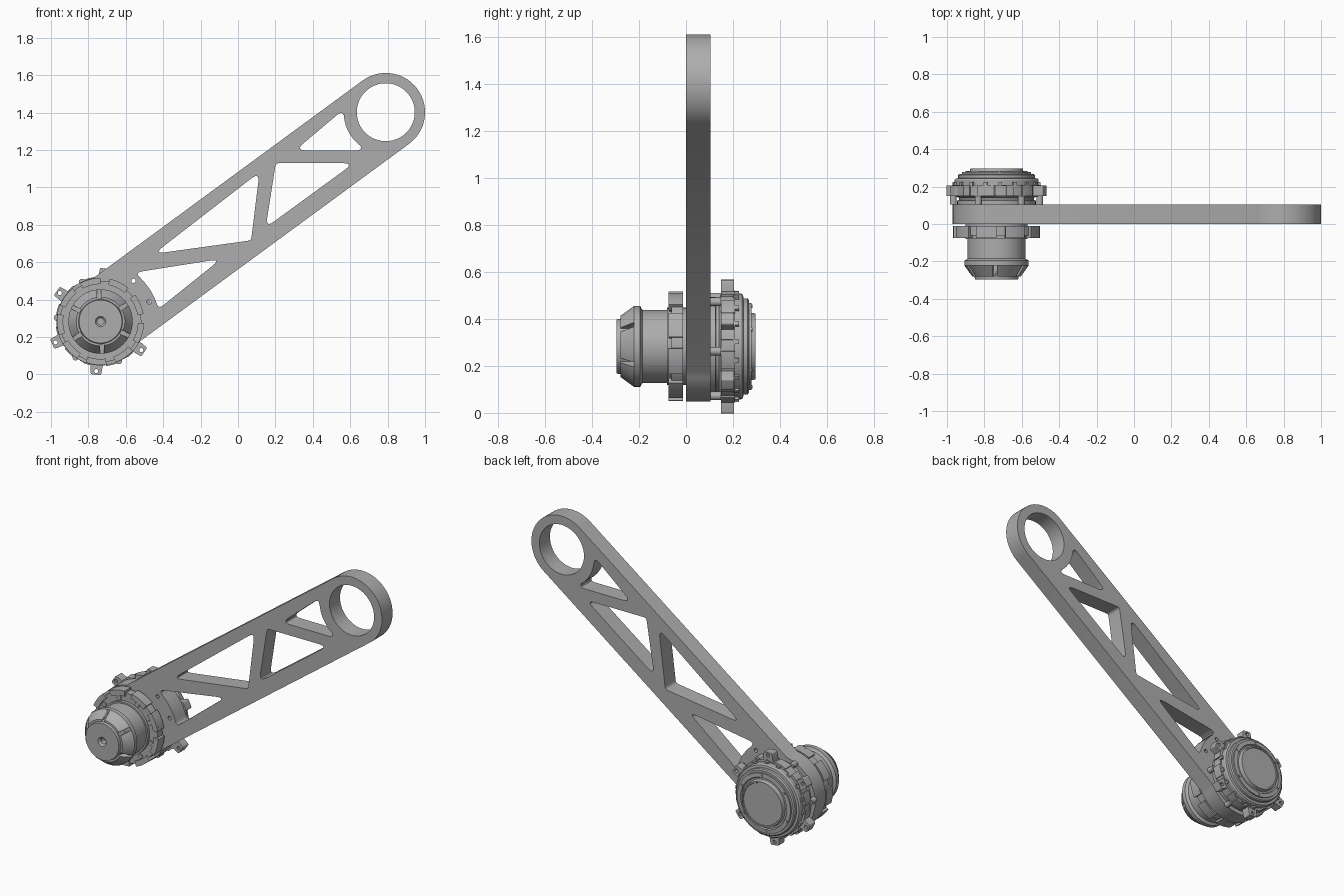
import bpy, bmesh
from math import radians, cos, sin, tan, atan2, degrees, acos
from mathutils import Vector, Matrix

if "Cube" in bpy.data.objects:
    bpy.data.objects.remove(bpy.data.objects["Cube"])

grey = bpy.data.materials.new("machined grey")
grey.use_nodes = True
COLOUR = (0.42, 0.42, 0.42, 1)
grey.diffuse_color = COLOUR
grey.node_tree.nodes["Principled BSDF"].inputs["Base Color"].default_value = COLOUR

HUB = Vector((-0.735, 0.283))     # drive axis, x and z
EYE = Vector((0.79, 1.402))       # far bearing eye, x and z
SLOPE = degrees(atan2(EYE.y - HUB.y, EYE.x - HUB.x))


def polar(c, r, deg):
    return c + Vector((cos(radians(deg)), sin(radians(deg)))) * r


def arc(c, r, a0, a1, n=12):
    return [polar(c, r, a0 + (a1 - a0) * i / n) for i in range(n + 1)]


def circle(c, r, n=48):
    return arc(c, r, 0, 360, n)[:-1]


def rounded(corners, r=0.022):
    """Polygon with filleted corners."""
    pts, n = [], len(corners)
    for i, p in enumerate(corners):
        p = Vector(p)
        u = (Vector(corners[i - 1]) - p).normalized()
        v = (Vector(corners[(i + 1) % n]) - p).normalized()
        half = u.angle(v) / 2
        if half > radians(80):
            pts.append(p)
            continue
        d = min(r / tan(half), 0.06)
        a, b = p + u * d, p + v * d
        for k in range(6):
            t = k / 5
            pts.append(a * (1 - t) ** 2 + p * 2 * t * (1 - t) + b * t * t)
    return pts


def finish(ob, angle=30):
    ob.data.materials.clear()
    ob.data.materials.append(grey)
    bpy.ops.object.select_all(action="DESELECT")
    ob.select_set(True)
    bpy.context.view_layer.objects.active = ob
    bpy.ops.object.shade_smooth_by_angle(angle=radians(angle))
    return ob


def plate(name, loops, y0, y1):
    """Flat part: closed outlines in x, z (inner ones are holes), thick along y."""
    cu = bpy.data.curves.new(name, "CURVE")
    cu.dimensions, cu.fill_mode, cu.extrude = "2D", "BOTH", (y1 - y0) / 2
    for loop in loops:
        sp = cu.splines.new("POLY")
        sp.points.add(len(loop) - 1)
        for pt, p in zip(sp.points, loop):
            pt.co = (p.x, p.y, 0, 1)
        sp.use_cyclic_u = True
    ob = bpy.data.objects.new(name, cu)
    bpy.context.collection.objects.link(ob)
    ob.location.y = (y0 + y1) / 2
    ob.rotation_euler.x = radians(90)
    bpy.ops.object.select_all(action="DESELECT")
    ob.select_set(True)
    bpy.context.view_layer.objects.active = ob
    bpy.ops.object.convert(target="MESH")
    return finish(bpy.context.object)


def mesh_object(name, bm):
    bmesh.ops.recalc_face_normals(bm, faces=bm.faces)
    me = bpy.data.meshes.new(name)
    bm.to_mesh(me)
    bm.free()
    ob = bpy.data.objects.new(name, me)
    bpy.context.collection.objects.link(ob)
    return finish(ob)


def lathe(name, profile, steps=64):
    """Turned part from (radius, y) points around the drive axis."""
    bm = bmesh.new()
    vs = [bm.verts.new((HUB.x + r, y, HUB.y)) for r, y in profile]
    es = [bm.edges.new(pair) for pair in zip(vs, vs[1:])]
    bmesh.ops.spin(bm, geom=vs + es, cent=(HUB.x, 0, HUB.y), axis=(0, 1, 0),
                   angle=radians(360), steps=steps)
    bmesh.ops.remove_doubles(bm, verts=bm.verts, dist=1e-4)
    return mesh_object(name, bm)


def radial_blocks(name, angles, r0, r1, width, y0, y1):
    bm = bmesh.new()
    for a in angles:
        m = (Matrix.Translation((HUB.x, 0, HUB.y)) @ Matrix.Rotation(radians(-a), 4, "Y")
             @ Matrix.Translation(((r0 + r1) / 2, (y0 + y1) / 2, 0))
             @ Matrix.Diagonal((r1 - r0, y1 - y0, width, 1)))
        bmesh.ops.create_cube(bm, size=1, matrix=m)
    return mesh_object(name, bm)


def studs(name, angles, r, radius, y0, y1):
    bm = bmesh.new()
    for a in angles:
        p = polar(HUB, r, a)
        m = Matrix.Translation((p.x, (y0 + y1) / 2, p.y)) @ Matrix.Rotation(radians(90), 4, "X")
        bmesh.ops.create_cone(bm, cap_ends=True, segments=16, radius1=radius,
                              radius2=radius, depth=y1 - y0, matrix=m)
    return mesh_object(name, bm)


def castle(r_out, r_in, count, duty, start):
    """Outline of a ring with raised sectors."""
    pts, step = [], 360 / count
    for i in range(count):
        a = start + i * step
        pts += arc(HUB, r_out, a, a + step * duty, 5)
        pts += arc(HUB, r_in, a + step * duty, a + step, 4)
    return pts


# Arm: two round ends joined by straight rails, with truss windows
flare = degrees(acos(0.21 / 0.235))
outline = (arc(EYE, 0.21, SLOPE - 90, SLOPE + 90, 28)
           + arc(HUB, 0.235, SLOPE + 90 - flare, SLOPE + 270 + flare, 32))
windows = [
    rounded([(-0.09, 0.618)] + arc(HUB, 0.315, 56, 12, 8)),
    rounded([(-0.45, 0.645), (0.07, 0.717), (0.115, 1.082)]),
    rounded([(0.202, 1.13), (0.62, 1.13), (0.148, 0.785)]),
    rounded([(0.305, 1.198), (0.67, 1.198)] + arc(EYE, 0.225, 234, 176, 8)),
]
bolt_holes = [circle(polar(HUB, 0.28, a), 0.012, 12) for a in (22, 51)]
plate("arm", [outline, circle(EYE, 0.155)] + windows + bolt_holes, 0, 0.105)

# Front hub with stepped barrel, tapered nose and centre bore
hub = lathe("front_hub", [(0, -0.25), (0.018, -0.25), (0.018, -0.285), (0.028, -0.297),
                          (0.115, -0.297), (0.118, -0.28), (0.13, -0.28), (0.172, -0.222),
                          (0.172, -0.195), (0.162, -0.19), (0.155, -0.185), (0.155, -0.08),
                          (0.165, -0.08), (0.165, 0.002), (0, 0.002)])
cutter = radial_blocks("nose_slot_cutter", range(33, 393, 60), 0.122, 0.2, 0.022, -0.32, -0.222)
cutter.hide_render = True
mod = hub.modifiers.new("slots", "BOOLEAN")
mod.operation, mod.object = "DIFFERENCE", cutter
bpy.context.view_layer.objects.active = hub
bpy.ops.object.modifier_apply(modifier="slots")
bpy.data.objects.remove(cutter)

# Front locking ring with raised sectors and pads
plate("front_ring", [castle(0.233, 0.218, 9, 0.7, 10), circle(HUB, 0.16)], -0.062, -0.012)
for i in range(9):
    a = 10 + i * 40
    plate("front_ring_sector", [arc(HUB, 0.233, a, a + 28, 6) + arc(HUB, 0.2, a + 28, a, 6)],
          -0.075, -0.06)
studs("front_ring_pads", range(24, 384, 40), 0.183, 0.015, -0.07, -0.06)

# Rear housing
lathe("rear_housing", [(0, 0.1), (0.21, 0.1), (0.21, 0.125), (0.2, 0.128), (0.2, 0.14),
                       (0.215, 0.145), (0.225, 0.15), (0.225, 0.235), (0.22, 0.243),
                       (0.205, 0.245), (0.205, 0.262), (0.198, 0.268), (0.185, 0.268),
                       (0.185, 0.278), (0.16, 0.28), (0.155, 0.272), (0.145, 0.272),
                       (0.14, 0.297), (0.132, 0.297), (0.13, 0.292), (0, 0.292)])

# Rear clamp ring with lugs
plate("rear_ring", [castle(0.24, 0.232, 12, 0.6, 7), circle(HUB, 0.2)], 0.15, 0.208)
for a in range(25, 385, 60):
    side = Matrix.Rotation(radians(a), 2)
    lug = [HUB + side @ Vector(p) for p in
           ((0.22, -0.034), (0.285, -0.028), (0.285, 0.028), (0.22, 0.034))]
    plate("rear_lug", [rounded(lug, 0.01), circle(polar(HUB, 0.266, a), 0.011, 12)], 0.15, 0.205)
radial_blocks("rear_ribs", range(45, 405, 20), 0.2, 0.236, 0.02, 0.2, 0.225)

# Small screws between arm and rear housing
studs("rear_screws", range(55, 415, 60), 0.232, 0.018, 0.105, 0.15)
studs("rear_cap_screws", range(25, 385, 60), 0.172, 0.008, 0.272, 0.284)
